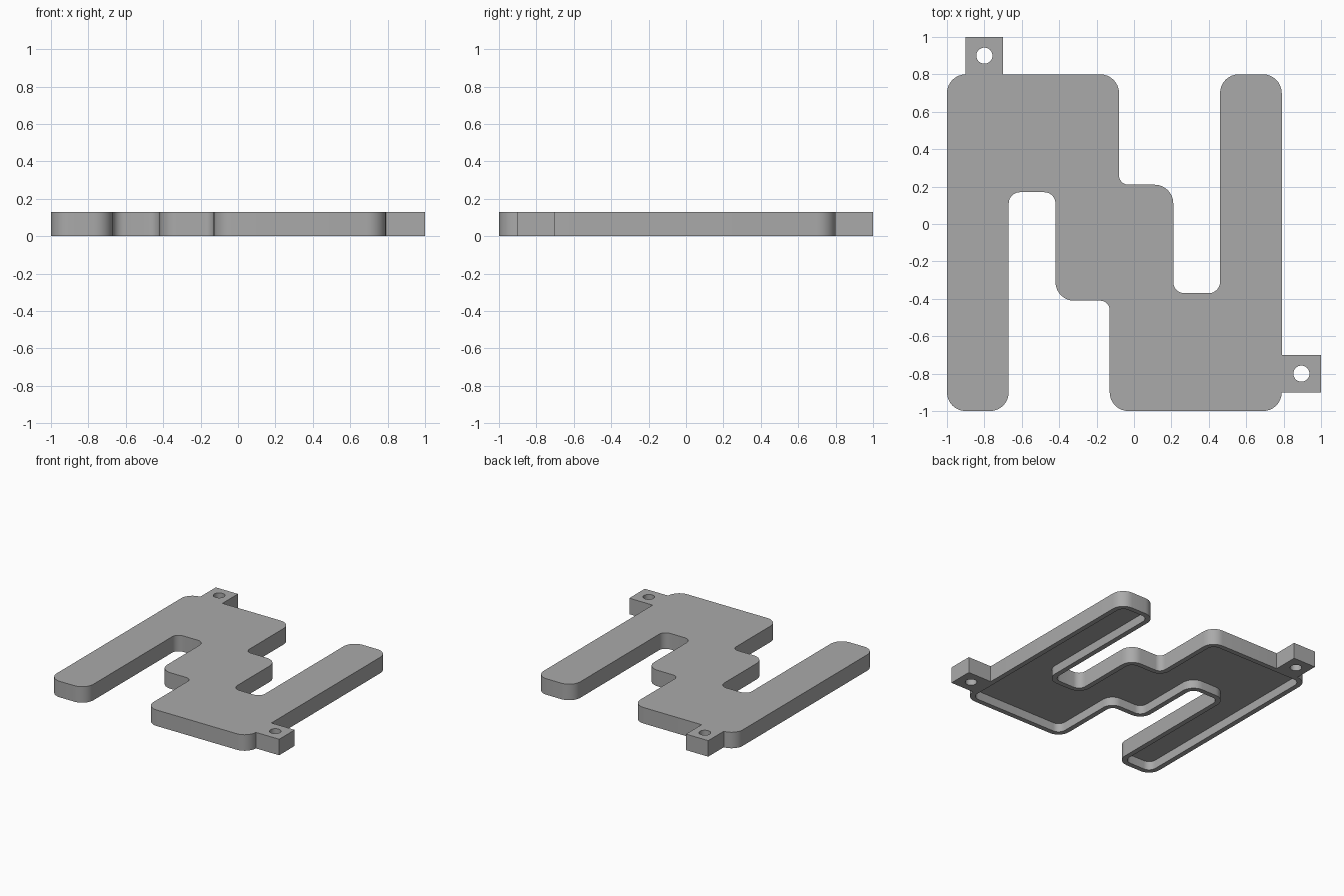
import bpy, bmesh, math
from mathutils import Vector

cube = bpy.data.objects.get("Cube")
if cube:
    bpy.data.objects.remove(cube)

HEIGHT, WALL, DEPTH = 0.13, 0.04, 0.07
CENTRE = Vector((-0.105, -0.1))

grey = bpy.data.materials.new("plain_grey")
grey.use_nodes = True
grey.diffuse_color = (0.4, 0.4, 0.4, 1)
grey.node_tree.nodes["Principled BSDF"].inputs["Base Color"].default_value = (0.4, 0.4, 0.4, 1)


def finish(name, bm):
    bmesh.ops.recalc_face_normals(bm, faces=bm.faces)
    mesh = bpy.data.meshes.new(name)
    bm.to_mesh(mesh)
    bm.free()
    mesh.materials.append(grey)
    obj = bpy.data.objects.new(name, mesh)
    bpy.context.collection.objects.link(obj)
    bpy.ops.object.select_all(action="DESELECT")
    obj.select_set(True)
    bpy.context.view_layer.objects.active = obj
    bpy.ops.object.shade_smooth_by_angle(angle=math.radians(30))
    return obj


def ring(bm, points, z):
    return [bm.verts.new((p[0], p[1], z)) for p in points]


def bridge(bm, a, b):
    for i in range(len(a)):
        j = (i + 1) % len(a)
        bm.faces.new((a[i], a[j], b[j], b[i]))


def rounded_outline(corners, inset, steps=8):
    """Counter-clockwise outline with filleted corners, moved inwards by inset."""
    points = []
    for i, (corner, radius) in enumerate(corners):
        before = (corner - corners[i - 1][0]).normalized()
        after = (corners[(i + 1) % len(corners)][0] - corner).normalized()
        turn = 1 if before.cross(after) > 0 else -1
        middle = corner + (after - before) * radius
        reach = radius - inset * turn
        for s in range(steps + 1):
            a = s / steps * math.pi / 2
            points.append(middle + (before * math.sin(a) - after * math.cos(a)) * reach)
    return points


# Half of the outline; the other half is the same turned half way round
half = [((-1, -1), 0.1), ((-0.67, -1), 0.1), ((-0.67, 0.17), 0.06), ((-0.42, 0.17), 0.06),
        ((-0.42, -0.41), 0.1), ((-0.13, -0.41), 0.05), ((-0.13, -1), 0.1), ((0.79, -1), 0.1)]
corners = [(Vector(p), r) for p, r in half]
corners += [(CENTRE * 2 - p, r) for p, r in corners]

# Hollow body, open underneath
outer, inner = rounded_outline(corners, 0), rounded_outline(corners, WALL)
bm = bmesh.new()
top, bottom = ring(bm, outer, HEIGHT), ring(bm, outer, 0)
rim, ceiling = ring(bm, inner, 0), ring(bm, inner, DEPTH)
bm.faces.new(top)
bridge(bm, top, bottom)
bridge(bm, bottom, rim)
bridge(bm, rim, ceiling)
bm.faces.new(ceiling[::-1])
finish("hollow_body", bm)


# Square mounting tabs with a round through hole
def tab(name, x0, x1, y0, y1, radius=0.043, count=32):
    mid = Vector(((x0 + x1) / 2, (y0 + y1) / 2))
    hole, square = [], []
    for i in range(count):
        a = i / count * math.tau
        d = Vector((math.cos(a), math.sin(a)))
        edge = d / max(abs(d.x), abs(d.y))
        hole.append(mid + d * radius)
        square.append(mid + Vector((edge.x * (x1 - x0) / 2, edge.y * (y1 - y0) / 2)))
    bm = bmesh.new()
    rings = [ring(bm, square, HEIGHT), ring(bm, square, 0), ring(bm, hole, 0), ring(bm, hole, HEIGHT)]
    for k in range(4):
        bridge(bm, rings[k], rings[(k + 1) % 4])
    finish(name, bm)


tab("back_tab", -0.9, -0.7, 0.8, 1)
tab("side_tab", 0.79, 1, -0.9, -0.7)
